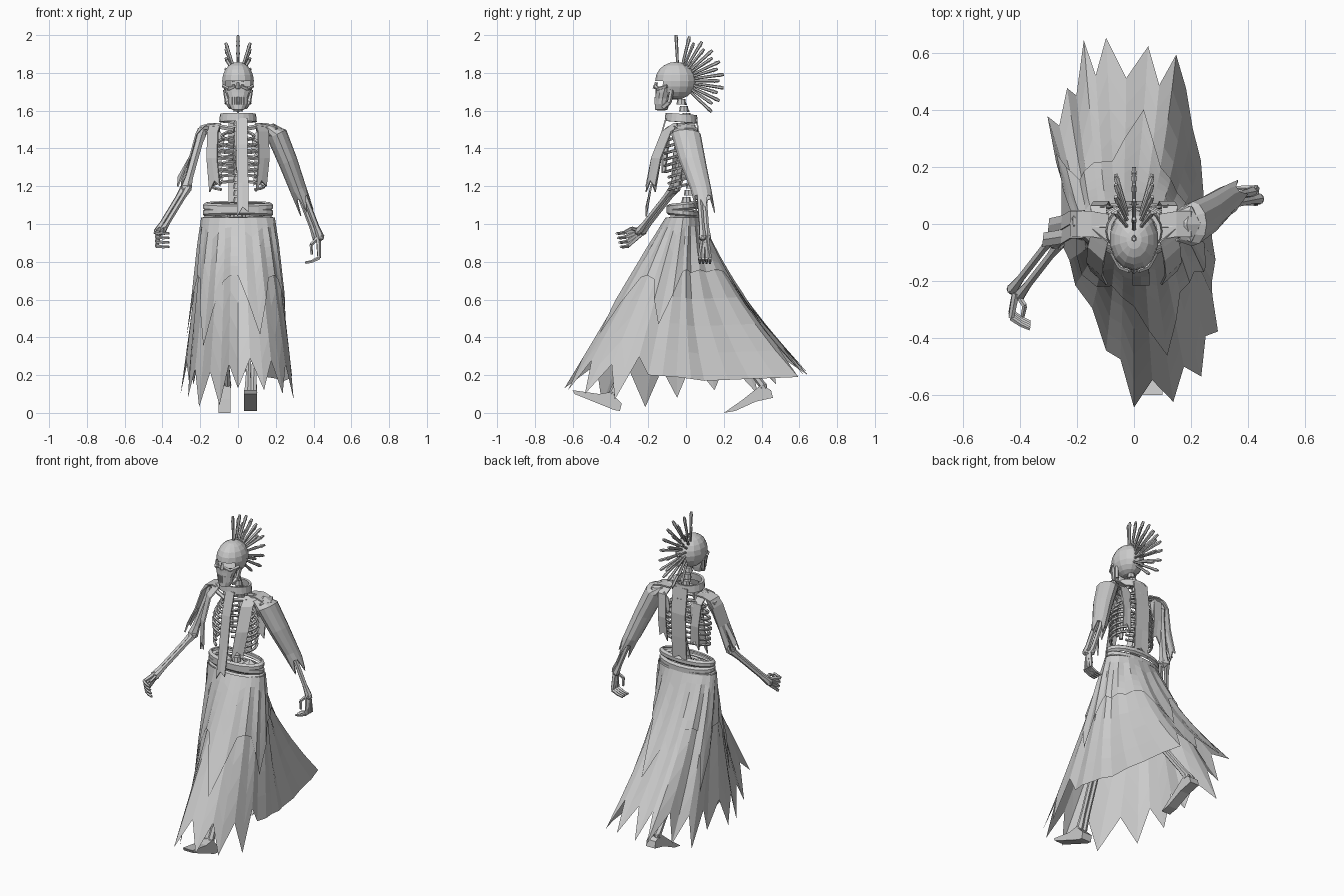
import bpy, bmesh, math
from mathutils import Vector, Matrix

cube = bpy.data.objects.get("Cube")
if cube:
    bpy.data.objects.remove(cube, do_unlink=True)

grey = bpy.data.materials.new("plain_grey")
grey.use_nodes = True
grey.diffuse_color = (0.6, 0.6, 0.6, 1)
grey.node_tree.nodes["Principled BSDF"].inputs["Base Color"].default_value = grey.diffuse_color


def finish(name, bm, thick=0):
    bmesh.ops.recalc_face_normals(bm, faces=bm.faces)
    mesh = bpy.data.meshes.new(name)
    bm.to_mesh(mesh)
    bm.free()
    mesh.materials.append(grey)
    ob = bpy.data.objects.new(name, mesh)
    bpy.context.collection.objects.link(ob)
    if thick:
        mod = ob.modifiers.new("thickness", "SOLIDIFY")
        mod.thickness = thick


def rod(bm, a, b, r1, r2, sides=6):
    a, b = Vector(a), Vector(b)
    d = b - a
    m = Matrix.Translation((a + b) / 2) @ d.to_track_quat("Z", "Y").to_matrix().to_4x4()
    bmesh.ops.create_cone(bm, cap_ends=True, segments=sides, radius1=r1, radius2=r2,
                          depth=d.length, matrix=m)


def ball(bm, centre, size):
    m = Matrix.Translation(centre) @ Matrix.Diagonal((*size, 1))
    bmesh.ops.create_icosphere(bm, subdivisions=1, radius=1, matrix=m)


def bone(bm, a, b, r):
    # narrow shaft with a swollen joint at each end
    a, b = Vector(a), Vector(b)
    rod(bm, a, a.lerp(b, 0.2), r * 1.4, r)
    rod(bm, a.lerp(b, 0.2), a.lerp(b, 0.8), r, r)
    rod(bm, a.lerp(b, 0.8), b, r, r * 1.4)
    for p in (a, b):
        ball(bm, p, [r * 1.5] * 3)


def chain(bm, pts, r1, r2):
    n = len(pts) - 1
    for i in range(n):
        rod(bm, pts[i], pts[i + 1], r1 + (r2 - r1) * i / n, r1 + (r2 - r1) * (i + 1) / n, 5)


def loft(name, rings, thick=0):
    bm = bmesh.new()
    rows = [[bm.verts.new(p) for p in ring] for ring in rings]
    n = len(rows[0])
    for low, high in zip(rows, rows[1:]):
        for i in range(n):
            j = (i + 1) % n
            bm.faces.new((low[i], low[j], high[j], high[i]))
    finish(name, bm, thick)


def ellipse(centre, rx, ry, n=20, tilt=0):
    angles = [math.tau * i / n for i in range(n)]
    return [Vector(centre) + Vector((rx * math.cos(a), ry * math.sin(a), tilt * math.sin(a))) for a in angles]


def ribbon(name, pts, width, axis=(1, 0, 0), torn=0.05):
    # hanging cloth strip with a torn, forked end
    bm = bmesh.new()
    side = Vector(axis) * width / 2
    rows = [[bm.verts.new(Vector(p) + side * k) for k in (-1, 0, 1)] for p in pts]
    rows[-1][1].co.z += torn
    rows[-1][2].co.z += torn / 2
    for p, q in zip(rows, rows[1:]):
        for k in range(2):
            bm.faces.new((p[k], p[k + 1], q[k + 1], q[k]))
    finish(name, bm, 0.008)


def prism(name, profile, x0, x1):
    bm = bmesh.new()
    face = bm.faces.new([bm.verts.new((x0, y, z)) for y, z in profile])
    out = bmesh.ops.extrude_face_region(bm, geom=[face])["geom"]
    bmesh.ops.translate(bm, vec=(x1 - x0, 0, 0), verts=[v for v in out if isinstance(v, bmesh.types.BMVert)])
    finish(name, bm)


# Skull with open eye sockets
bm = bmesh.new()
bmesh.ops.create_uvsphere(bm, u_segments=14, v_segments=10, radius=1,
                          matrix=Matrix.Translation((0, -0.055, 1.758)) @ Matrix.Diagonal((0.086, 0.108, 0.1, 1)))
for v in bm.verts:
    if v.co.y < -0.09 and v.co.z < 1.74:
        v.co.y -= 0.35 * (1.74 - v.co.z)
holes = [f for f in bm.faces if f.calc_center_median().y < -0.08 and
         abs(abs(f.calc_center_median().x) - 0.045) < 0.028 and abs(f.calc_center_median().z - 1.742) < 0.02]
bmesh.ops.delete(bm, geom=holes, context="FACES")
finish("skull", bm)

# Tapering face down to the chin
loft("face_and_jaw", [ellipse((0, y, z), rx, ry, 12) for y, z, rx, ry in (
    (-0.13, 1.602, 0.018, 0.022), (-0.13, 1.606, 0.034, 0.034), (-0.127, 1.635, 0.05, 0.036), (-0.125, 1.665, 0.054, 0.037),
    (-0.118, 1.695, 0.065, 0.043), (-0.11, 1.722, 0.072, 0.052))])
bm = bmesh.new()
for s in (-1, 1):
    chain(bm, [(s * 0.015, -0.163, 1.73), (s * 0.05, -0.15, 1.715), (s * 0.078, -0.1, 1.73)], 0.01, 0.009)
    chain(bm, [(s * 0.068, -0.075, 1.71), (s * 0.057, -0.088, 1.645), (s * 0.037, -0.12, 1.618)], 0.012, 0.014)
    for k in range(3):
        x, y = s * (0.007 + 0.012 * k), -0.162 + 0.006 * k
        rod(bm, (x, y, 1.632), (x, y, 1.672), 0.006, 0.006, 4)
rod(bm, (0, -0.157, 1.75), (0, -0.165, 1.715), 0.008, 0.012, 4)
finish("cheekbones_and_teeth", bm)

# Fan of spikes over the back of the head
bm = bmesh.new()
centre = Vector((0, -0.04, 1.758))
for s, count, reach in ((-1, 7, 0.225), (0, 9, 0.242), (1, 7, 0.225)):
    for i in range(count):
        a = math.radians(93 - 17 * i - 25 * abs(s))
        d = Vector((s * 0.3, math.cos(a), math.sin(a)))
        d.normalize()
        rod(bm, centre + d * 0.08, centre + d * (reach - 0.017), 0.007, 0.009)
        rod(bm, centre + d * (reach - 0.027), centre + d * reach, 0.011, 0.007)
finish("head_spikes", bm)

# Spine
bm = bmesh.new()
for i in range(17):
    z = 1.04 + i * 0.037
    y = -0.025 + 0.07 * math.sin(math.pi * i / 16)
    rod(bm, (0, y, z), (0, y, z + 0.029), 0.026, 0.021, 8)
    rod(bm, (0, y, z + 0.013), (0, y + 0.03, z), 0.009, 0.004, 4)
finish("spine", bm)

# Rib cage, breastbone, collarbones and shoulder blades
bm = bmesh.new()
for i in range(9):
    w = 0.085 + 0.062 * math.sin(math.pi * min(i, 6) / 9)
    z, end = 1.49 - i * 0.033, -78 if i < 6 else -50
    for s in (-1, 1):
        angles = [math.radians(85 + (end - 85) * k / 8) for k in range(9)]
        chain(bm, [(s * w * math.cos(a), -0.025 + 0.088 * math.sin(a), z - 0.025 * (1 - math.sin(a)))
                   for a in angles], 0.009, 0.008)
rod(bm, (0, -0.105, 1.49), (0, -0.118, 1.27), 0.024, 0.012, 6)
for s in (-1, 1):
    chain(bm, [(s * 0.02, -0.1, 1.5), (s * 0.1, -0.07, 1.515), (s * 0.19, 0, 1.51)], 0.013, 0.013)
    ball(bm, (s * 0.11, 0.06, 1.43), (0.045, 0.01, 0.075))
finish("rib_cage", bm)

# Pelvis
bm = bmesh.new()
for s in (-1, 1):
    ball(bm, (s * 0.09, -0.01, 1.05), (0.06, 0.045, 0.06))
ball(bm, (0, 0.01, 1.04), (0.05, 0.03, 0.06))
finish("pelvis", bm)

# Arms: upper arm, paired forearm bones
arms = {"left": ((0.2, 0.01, 1.49), (0.325, 0.08, 1.19), (0.425, 0.1, 0.93)),
        "right": ((-0.19, 0.01, 1.49), (-0.275, -0.06, 1.19), (-0.415, -0.24, 0.96))}
for side, (a, b, c) in arms.items():
    bm = bmesh.new()
    bone(bm, a, b, 0.022)
    for off in (-0.012, 0.012):
        bone(bm, Vector(b) + Vector((off, -off, 0)), Vector(c) + Vector((off, -off, 0)), 0.015)
    finish(side + "_arm_bones", bm)

# Hands: a palm and curled fingers
for side, wrist, along, spread, curl in (
        ("left", arms["left"][2], (0.05, 0, -1.05), (0, 0.75, 0), (-1, 0, -0.2)),
        ("right", arms["right"][2], (-0.15, -0.75, -0.4), (0, 0.3, -1), (0.9, -0.4, 0))):
    bm = bmesh.new()
    wrist, along, spread, curl = (Vector(v) for v in (wrist, along, spread, curl))
    for k in range(4):
        off = spread * (k - 1.5) * 0.017
        p = wrist + along * 0.06 + off
        q = p + along * 0.045 + off * 0.4
        r = q + along * 0.01 + curl * 0.04
        chain(bm, [wrist + off * 0.5, p, q, r, r + curl * 0.035], 0.013, 0.007)
    thumb = wrist + along * 0.03 + curl * 0.04 - spread * 0.03
    chain(bm, [wrist, thumb, thumb + along * 0.05], 0.011, 0.007)
    finish(side + "_hand", bm)

# Striding legs and feet
for side, hip, knee, ankle in (("left", (0.09, -0.02, 1.02), (0.08, -0.19, 0.58), (0.067, -0.39, 0.1)),
                               ("right", (-0.09, 0, 1.02), (-0.08, 0.08, 0.56), (-0.07, 0.41, 0.14))):
    bm = bmesh.new()
    bone(bm, hip, knee, 0.022)
    for off in (-0.015, 0.015):
        bone(bm, Vector(knee) + Vector((off, 0, 0)), Vector(ankle) + Vector((off, 0, 0)), 0.015)
    finish(side + "_leg_bones", bm)
prism("left_foot", [(-0.35, 0.01), (-0.34, 0.05), (-0.4, 0.11), (-0.46, 0.1), (-0.6, 0.12), (-0.59, 0.1), (-0.38, 0.015)], 0.032, 0.1)
prism("right_foot", [(0.2, 0), (0.26, 0.01), (0.37, 0.06), (0.46, 0.08), (0.45, 0.12), (0.4, 0.15), (0.3, 0.07)], -0.102, -0.04)

# Skirt hem tips, counter-clockwise from the front
tips = [Vector(p) for p in (
    (0, -0.65, .13), (.14, -0.63, .12), (.24, -0.54, .1), (.3, -0.38, .07), (.28, -0.2, .2), (.28, -0.05, .19),
    (.25, .1, .17), (.21, .34, .18), (.15, .6, .19), (.05, .63, .2), (-.1, .66, .2), (-.18, .65, .2),
    (-.24, .48, .15), (-.31, .38, .1), (-.26, .15, .12), (-.27, -.05, .08), (-.21, -.22, .03), (-.1, -.45, .04))]
N = len(tips)


def skirt(name, reach, notch, offset):
    columns = []
    for i in range(N * 2):
        tip_index = i // 2
        a = math.tau * i / (N * 2) - math.pi / 2
        out = Vector((math.cos(a), math.sin(a), 0))
        top = Vector((0.185 * out.x, -0.015 + 0.083 * out.y, 1.035)) + out * offset
        tip, length = tips[tip_index], reach(tip_index)
        if i % 2:
            after = (tip_index + 1) % N
            tip = (tip + tips[after]) / 2
            length = notch(tip_index) * (length + reach(after)) / 2
        column = []
        for k in range(7):
            t = k / 6 * length
            p = top.lerp(tip + out * offset, t)
            if p.y > 0:
                p.y -= 0.24 * t * (1 - t) * max(out.y, 0)
            pleat = (0.006 if i % 2 else -0.006) * min(1, k / 2)
            column.append(p + out * pleat)
        columns.append(column)
    loft(name, list(zip(*columns)))


# the left rear panel has a straight hem, the rest is torn
skirt("long_skirt", lambda i: 1, lambda i: 1 if 4 <= i < 8 else 0.82, 0)
skirt("ragged_over_skirt", lambda i: 0.68 if i in (1, 4, 9, 13, 16) else 0.34, lambda i: 0.95, 0.01)

# Rolled belts and collar
for i, z in enumerate((1.025, 1.06, 1.093)):
    tilt = (0.008, -0.008, 0.008)[i]
    loft("rolled_belt_%d" % i, [ellipse((0, -0.015, z + h), 0.174 + grow, 0.076 + grow, tilt=tilt)
                                for h, grow in ((-0.021, 0), (-0.01, 0.012), (0.01, 0.012), (0.021, -0.004))], 0.008)
loft("collar", [ellipse((0, -0.025, z), r, r * 0.88, tilt=-0.006) for z, r in ((1.54, 0.1), (1.583, 0.095))], 0.014)

# Hanging cloth strips over chest, back and shoulders
ribbon("chest_strip", [(0.02, -0.11, 1.56), (0.02, -0.15, 1.42), (0.025, -0.185, 1.22), (0.025, -0.215, 1.04)], 0.06)
ribbon("back_strip", [(0, 0.06, 1.56), (0, 0.08, 1.4), (0, 0.075, 1.25), (0, 0.065, 1.08)], 0.1)
for s, label in ((-1, "right"), (1, "left")):
    ribbon(label + "_front_strip", [(s * 0.12, -0.04, 1.535), (s * 0.135, -0.105, 1.49), (s * 0.14, -0.16, 1.35),
                                    (s * 0.125, -0.19, 1.17)], 0.055, (1, s * 0.9, 0), 0.06)
    ribbon(label + "_back_strip", [(s * 0.12, -0.01, 1.535), (s * 0.125, 0.065, 1.49), (s * 0.115, 0.08, 1.35),
                                   (s * 0.11, 0.07, 1.2)], 0.055)
    ribbon(label + "_shoulder_strap", [(s * 0.09, -0.01, 1.53), (s * 0.15, 0, 1.535), (s * 0.2, 0, 1.52),
                                       (s * 0.225, 0, 1.48)], 0.09, (0, 1, 0), 0)
for k in (-1, 1):
    ribbon("right_arm_strip", [(-0.18, 0.025 * k, 1.525), (-0.222, 0.025 * k, 1.48), (-0.255, 0.025 * k - 0.02, 1.36),
                               (-0.31 + 0.01 * k, 0.025 * k - 0.03, 1.2)], 0.05, (0.1, 1, 0))

# Torn left sleeve
rings = []
for c, ry, rx in (((0.15, -0.01, 1.515), 0.05, 0.02), ((0.205, 0, 1.475), 0.078, 0.05), ((0.265, 0.035, 1.33), 0.07, 0.046),
                  ((0.32, 0.08, 1.18), 0.055, 0.04), ((0.35, 0.095, 1.11), 0.05, 0.035)):
    ring = []
    for i in range(12):
        a = math.tau * i / 12
        ring.append(Vector(c) + Vector((rx * math.cos(a), ry * math.sin(a), 0.5 * rx * math.cos(a))))
    rings.append(ring)
for i, p in enumerate(rings[-1]):
    p += Vector((0.015, 0.01, -0.05)) * (1 if i % 3 == 0 else -0.6)
loft("left_sleeve", rings, 0.006)
bm = bmesh.new()
ball(bm, (0.185, 0, 1.488), (0.055, 0.075, 0.045))
finish("left_shoulder_cap", bm)
